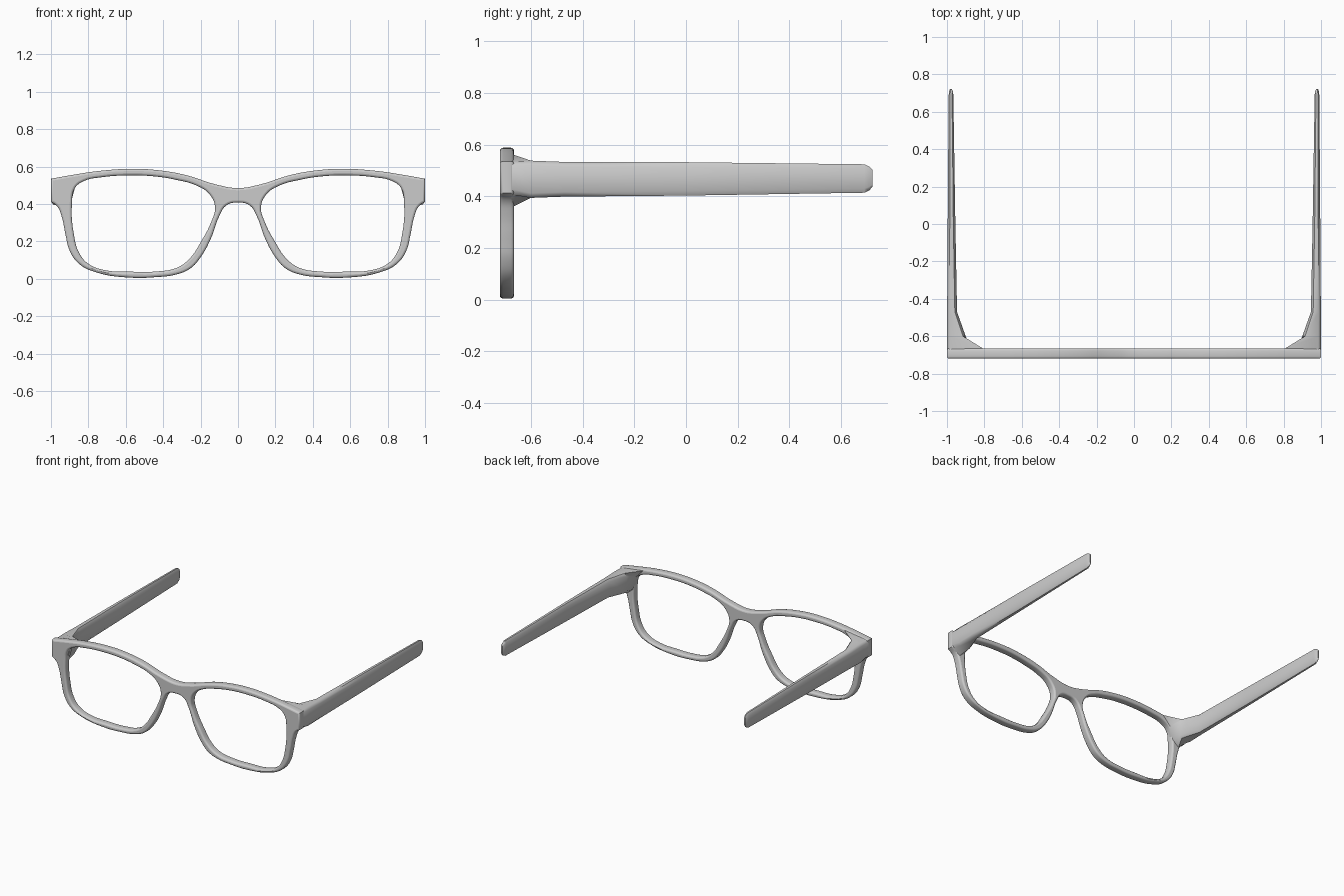
import bpy, bmesh, math

if "Cube" in bpy.data.objects:
    bpy.data.objects.remove(bpy.data.objects["Cube"])

# Frame front: one filled outline with two lens holes
BEVEL, THICK = 0.012, 0.055
OUTER = [(0.12, .505), (.28, .555), (.44, .582), (.57, .588), (.73, .578), (.87, .558),
         (1, .535), (1, .412), (.965, .385), (.942, .33), (.922, .235), (.90, .15),
         (.85, .08), (.76, .035), (.57, .006), (.44, .009), (.335, .022), (.255, .055),
         (.20, .115), (.145, .215), (.10, .335), (.063, .392)]
HOLE = [(.57, .553), (.73, .543), (.825, .522), (.872, .485), (.888, .40), (.878, .24),
        (.85, .14), (.80, .08), (.71, .046), (.57, .038), (.44, .039), (.325, .06),
        (.255, .112), (.20, .195), (.145, .30), (.123, .385), (.155, .455), (.225, .50),
        (.335, .53), (.44, .547)]


def flip(points):
    return [(-x, z) for x, z in reversed(points)]


def add_loop(curve, points):
    spline = curve.splines.new('BEZIER')
    spline.bezier_points.add(len(points) - 1)
    for bp, (x, z) in zip(spline.bezier_points, points):
        bp.co = (x, z, 0)
        kind = 'VECTOR' if abs(x) > 0.99 else 'AUTO'
        bp.handle_left_type = bp.handle_right_type = kind
    spline.use_cyclic_u = True


def smooth(obj, angle):
    bpy.ops.object.select_all(action='DESELECT')
    obj.select_set(True)
    bpy.context.view_layer.objects.active = obj
    bpy.ops.object.shade_smooth_by_angle(angle=math.radians(angle))


curve = bpy.data.curves.new("frame_front", 'CURVE')
curve.dimensions = '2D'
curve.fill_mode = 'BOTH'
curve.resolution_u = 5
curve.extrude = THICK / 2 - BEVEL
curve.bevel_depth = BEVEL
curve.bevel_resolution = 2
curve.offset = -BEVEL
add_loop(curve, [(0, .485)] + OUTER + [(0, .408)] + flip(OUTER))
add_loop(curve, HOLE)
add_loop(curve, flip(HOLE))
front = bpy.data.objects.new("frame_front", curve)
front.rotation_euler = (math.pi / 2, 0, 0)
front.location.y = -0.72 + THICK / 2
bpy.context.collection.objects.link(front)
front.select_set(True)
bpy.context.view_layer.objects.active = front
bpy.ops.object.convert(target='MESH')
front = bpy.context.object
smooth(front, 40)


# Temple arms: lofted from the corner block to the tip, mirrored
def section(xi, xo, zl, zh, c, d):
    return [(xi + c, zh), (xo - c, zh), (xo, zh - d), (xo, zl + d),
            (xo - c, zl), (xi + c, zl), (xi, zl + d), (xi, zh - d)]


block = [(.81, .560), (.985, .535), (.999, .522), (.999, .425),
         (.985, .405), (.94, .362), (.895, .40), (.868, .50)]
loft = [(-.69, block), (-.664, block),
        (-.60, section(.90, .999, .394, .538, .014, .018)),
        (-.47, section(.946, .999, .399, .533, .012, .018)),
        (0.0, section(.955, .996, .403, .532, .011, .018)),
        (.69, section(.966, .991, .414, .524, .007, .016)),
        (.71, section(.968, .988, .424, .515, .007, .014)),
        (.722, section(.974, .984, .438, .503, .003, .008))]

bm = bmesh.new()
rings = [[bm.verts.new((x, y, z)) for x, z in pts] for y, pts in loft]
for a, b in zip(rings, rings[1:]):
    for i in range(8):
        j = (i + 1) % 8
        bm.faces.new((a[i], a[j], b[j], b[i]))
bm.faces.new(rings[0])
bm.faces.new(rings[-1])
bmesh.ops.recalc_face_normals(bm, faces=bm.faces)
mesh = bpy.data.meshes.new("temple_arms")
bm.to_mesh(mesh)
bm.free()
arms = bpy.data.objects.new("temple_arms", mesh)
bpy.context.collection.objects.link(arms)
smooth(arms, 55)
arms.modifiers.new("Mirror", 'MIRROR')
